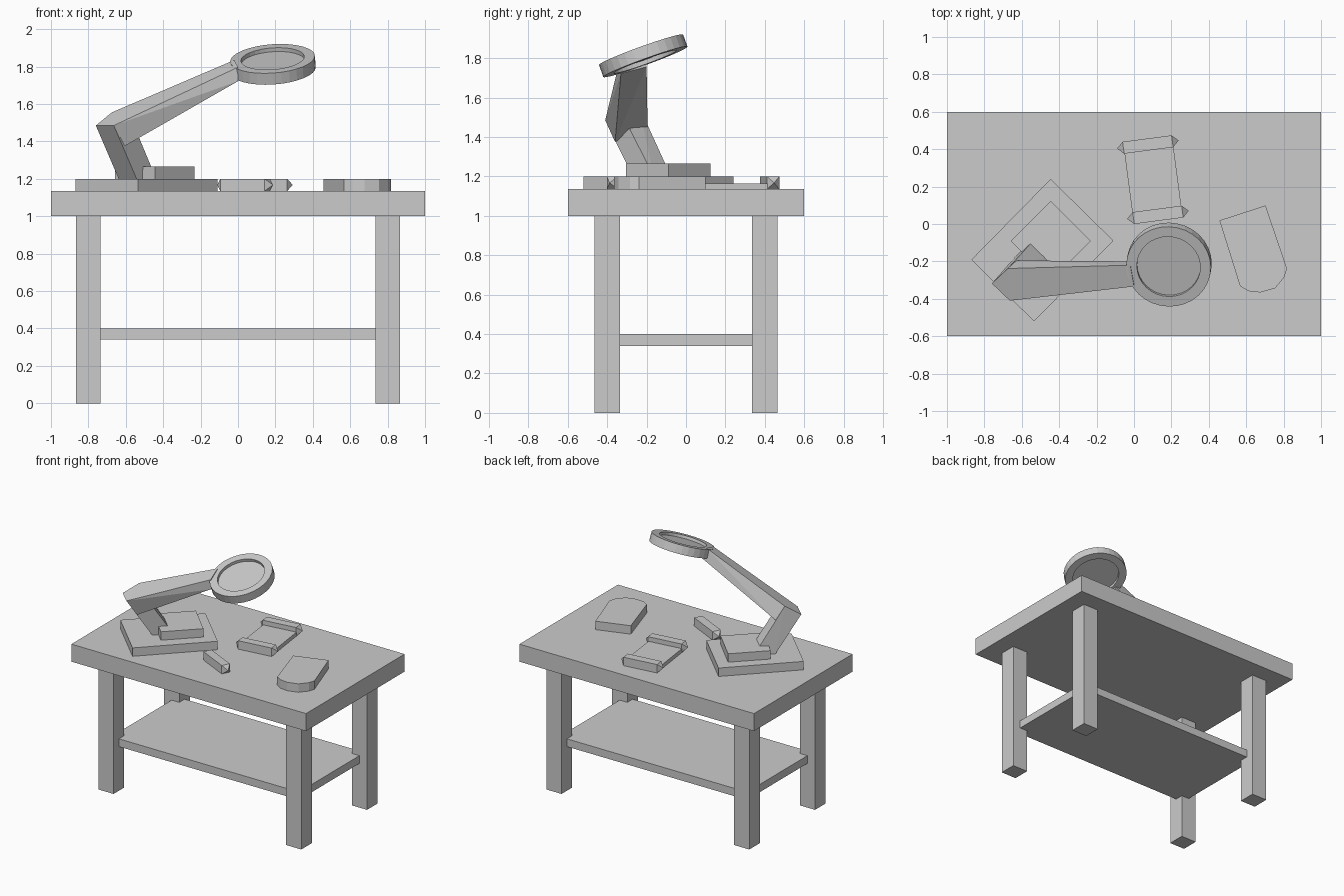
import bpy, bmesh
from math import radians, cos, sin
from mathutils import Vector, Matrix

if "Cube" in bpy.data.objects:
    bpy.data.objects.remove(bpy.data.objects["Cube"])

TOP = 1.135   # table surface
ITEM = 1.2    # top of the things lying on it


def finish(name, bm):
    bmesh.ops.recalc_face_normals(bm, faces=bm.faces)
    me = bpy.data.meshes.new(name)
    bm.to_mesh(me)
    bm.free()
    ob = bpy.data.objects.new(name, me)
    bpy.context.collection.objects.link(ob)
    return ob


def box(name, x, y, z0, z1, sx, sy, angle=0):
    bm = bmesh.new()
    m = (Matrix.Translation((x, y, (z0 + z1) / 2)) @ Matrix.Rotation(radians(angle), 4, 'Z')
         @ Matrix.Diagonal((sx, sy, z1 - z0, 1)))
    bmesh.ops.create_cube(bm, size=1, matrix=m)
    return finish(name, bm)


def hull(name, points):
    bm = bmesh.new()
    for p in points:
        bm.verts.new(p)
    res = bmesh.ops.convex_hull(bm, input=bm.verts)
    loose = [v for v in bm.verts if not v.link_faces]
    bmesh.ops.delete(bm, geom=loose, context='VERTS')
    bmesh.ops.dissolve_limit(bm, angle_limit=radians(2), verts=bm.verts, edges=bm.edges)
    return finish(name, bm)


def prism(name, outline, z0, z1):
    bm = bmesh.new()
    face = bm.faces.new([bm.verts.new((x, y, z0)) for x, y in outline])
    ext = bmesh.ops.extrude_face_region(bm, geom=[face], use_keep_orig=True)
    for v in ext['geom']:
        if isinstance(v, bmesh.types.BMVert):
            v.co.z = z1
    return finish(name, bm)


def pointed_bar(name, x, y, angle):
    # square bar with a pyramid on each end
    pts = [(sx * .132, sy * .032, sz * .0325) for sx in (-1, 1) for sy in (-1, 1) for sz in (-1, 1)]
    pts += [(-.166, 0, 0), (.166, 0, 0)]
    m = Matrix.Translation((x, y, (TOP + ITEM) / 2)) @ Matrix.Rotation(radians(angle), 4, 'Z')
    return hull(name, [m @ Vector(p) for p in pts])


# table
box("table_top", 0, 0, 1.0, TOP, 2, 1.2)
box("shelf", 0, 0, .34, .40, 1.6, .8)
for sx, side in ((-1, "left"), (1, "right")):
    for sy, end in ((-1, "front"), (1, "back")):
        box(f"{end}_{side}_leg", sx * .8, sy * .4, 0, 1.0, .13, .13)

# lamp base, two stacked plates
box("lamp_base", -.49, -.14, TOP, ITEM, .605, .47, 45.5)
box("lamp_base_step", -.445, -.09, ITEM, 1.265, .302, .302, 45)

# lamp arm: slanted lower box, then a tapering upper beam
A, B = (-.76, -.318, 1.485), (-.664, -.41, 1.485)
C, D = (-.606, -.36, 1.375), (-.535, -.283, 1.435)
G, E = (-.635, -.195, 1.447), (-.675, -.238, 1.555)
foot = [(-.638, -.178), (-.542, -.27), (-.437, -.163), (-.527, -.076)]
hull("lower_arm", [(x, y, ITEM) for x, y in foot] + [A, B, D, G, E])
hull("upper_arm", [B, C, G, E, (0, -.334, 1.797), (0, -.33, 1.722),
                   (0, -.2, 1.756), (-.02, -.22, 1.835)])

# magnifier head: ring with recessed glass on both faces
normal = Vector((-.07, -.34, .94)).normalized()
bm = bmesh.new()
bmesh.ops.create_cone(bm, cap_ends=True, segments=32, radius1=.227, radius2=.227, depth=.065)
caps = [f for f in bm.faces if len(f.verts) > 4]
bmesh.ops.inset_individual(bm, faces=caps, thickness=.057)
for cap in caps:
    inner = bmesh.ops.extrude_discrete_faces(bm, faces=[cap])['faces'][0]
    for v in inner.verts:
        v.co.z *= .32
bm.transform(Matrix.Translation((.187, -.217, 1.812)) @ normal.to_track_quat('Z', 'Y').to_matrix().to_4x4())
finish("magnifier_head", bm)

# scroll: flat sheet between two pointed rollers
pointed_bar("scroll_back_roller", .074, .425, 7.5)
pointed_bar("scroll_front_roller", .128, .049, 7.5)
box("scroll_sheet", .101, .237, TOP, 1.165, .264, .36, 7.5)

# loose pointed rod under the lens
pointed_bar("crystal_rod", .038, -.315, -26)

# round-ended tablet
prism("tablet", [(.457, .019), (.703, .099), (.818, -.238), (.803, -.285), (.755, -.343),
                 (.676, -.366), (.612, -.359), (.567, -.332)], TOP, ITEM)
